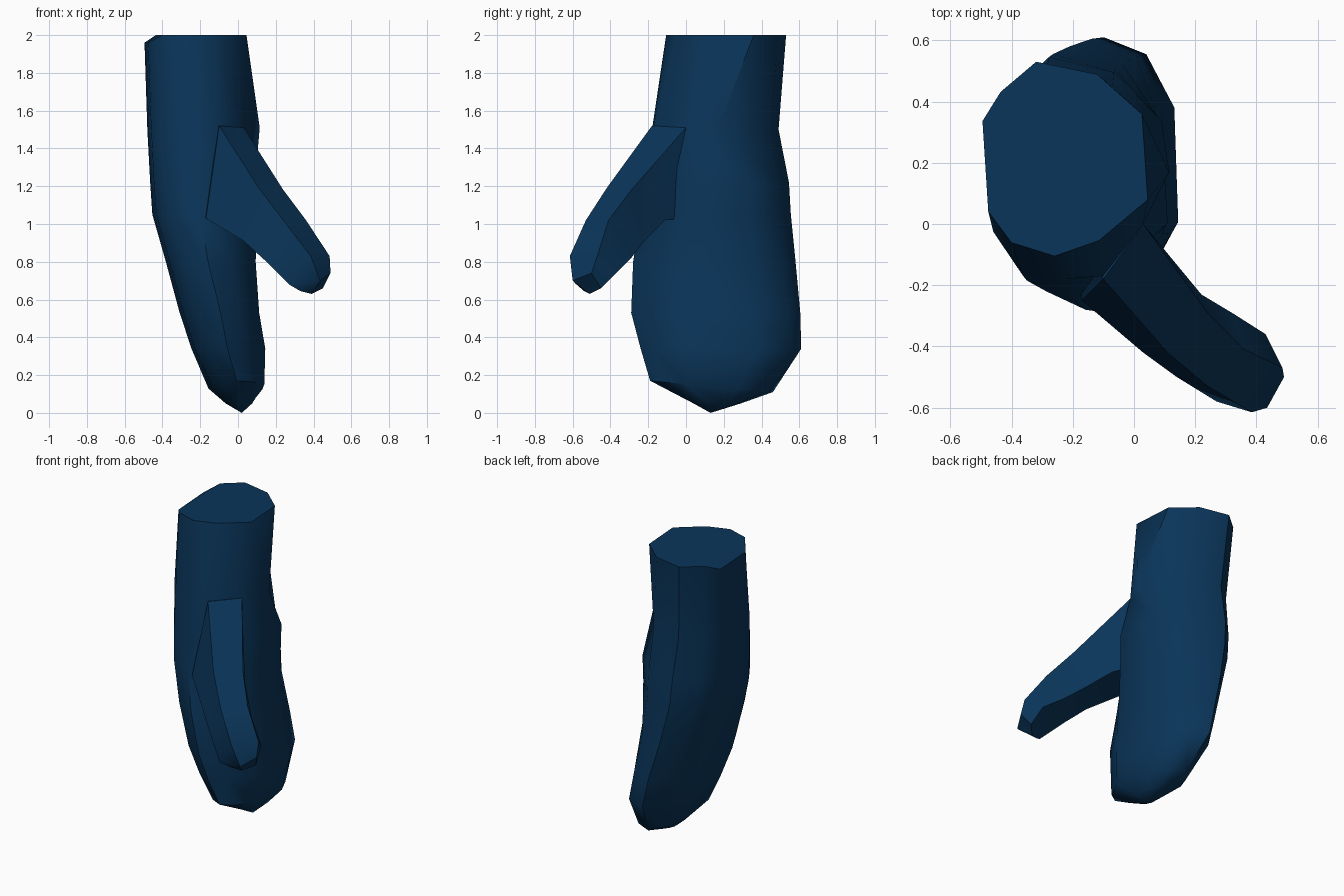
import bpy
import bmesh
import math
from mathutils import Vector

default_cube = bpy.data.objects.get("Cube")
if default_cube:
    bpy.data.objects.remove(default_cube, do_unlink=True)


def make_material(name, colour):
    material = bpy.data.materials.new(name)
    material.use_nodes = True
    material.diffuse_color = colour
    shader = material.node_tree.nodes["Principled BSDF"]
    shader.inputs["Base Color"].default_value = colour
    shader.inputs["Roughness"].default_value = 0.8
    return material


def loft(name, rings, tip, material, smooth_angle):
    """Bridge rings of points, cap the first ring and close the last on a tip."""
    bm = bmesh.new()
    loops = [[bm.verts.new(point) for point in ring] for ring in rings]
    apex = bm.verts.new(tip)
    count = len(loops[0])
    bm.faces.new(loops[0])
    for upper, lower in zip(loops, loops[1:]):
        for i in range(count):
            j = (i + 1) % count
            bm.faces.new((upper[i], upper[j], lower[j], lower[i]))
    for i in range(count):
        bm.faces.new((loops[-1][i], loops[-1][(i + 1) % count], apex))
    bmesh.ops.recalc_face_normals(bm, faces=bm.faces)
    mesh = bpy.data.meshes.new(name)
    bm.to_mesh(mesh)
    bm.free()
    mesh.materials.append(material)
    part = bpy.data.objects.new(name, mesh)
    bpy.context.collection.objects.link(part)
    bpy.ops.object.select_all(action="DESELECT")
    part.select_set(True)
    bpy.context.view_layer.objects.active = part
    bpy.ops.object.shade_smooth_by_angle(angle=math.radians(smooth_angle))
    return part


# Uneven ten-sided outline of the hand, from the back round by the outer side
OUTLINE = [(-.35, 1), (-.78, .69), (-1, .39), (-.93, -.54), (-.65, -.86),
           (-.13, -1), (.41, -.84), (1, -.42), (.93, .46), (.39, .87)]


def hand_ring(z, left, right, front, back, bow, tilt):
    """Fit the outline to the extents; bow shifts front and back, tilt drops the back."""
    centre = Vector(((left + right) / 2, (front + back) / 2, z))
    return [centre + Vector((u * (right - left) / 2 + bow * v * v,
                             v * (back - front) / 2, -tilt * v))
            for u, v in OUTLINE]


navy = make_material("navy blue", (0.003, 0.035, 0.1, 1.0))

# Hand: height, side extents, front and back extents, bow, tilt
hand_sections = [
    (2.0, -.495, .045, -.105, .53, 0, 0),
    (1.5, -.48, .11, -.18, .49, 0, 0),
    (1.22, -.465, .11, -.22, .545, 0, 0),
    (1.05, -.455, .1, -.24, .555, .01, 0),
    (.8, -.385, .09, -.28, .58, .02, 0),
    (.53, -.315, .105, -.29, .605, .04, 0),
    (.34, -.25, .14, -.24, .61, .025, 0),
    (.14, -.16, .135, -.19, .46, .025, .03),
    (.05, -.065, .075, .04, .29, 0, 0),
]
hand_rings = [hand_ring(*section) for section in hand_sections]
# The cuff rim dips a little at its outer side
for point in hand_rings[0]:
    if point.x < -.45:
        point.z -= .04
# The wrist is pinched flat just above the thumb
hand_rings[1][6:9] = [Vector((-.1, -.17, 1.51)), Vector((.03, 0, 1.51)),
                      Vector((.115, .17, 1.51))]
loft("mitten_hand", hand_rings, (.02, .13, 0), navy, 48)

# Thumb: four corners per section, from inside the hand out to the tip
thumb_rings = [
    [(-.2, .1, 1.48), (-.1, .2, 1.48), (-.1, .2, 1.05), (-.2, .1, 1.05)],
    [(-.1, -.18, 1.52), (.03, 0, 1.51), (.08, -.11, 1.02), (-.17, -.25, 1.03)],
    [(.11, -.42, 1.19), (.24, -.29, 1.18), (.22, -.23, .9), (.03, -.42, .91)],
    [(.24, -.53, 1.02), (.36, -.41, 1.02), (.32, -.29, .82), (.14, -.5, .81)],
    [(.385, -.615, .83), (.485, -.47, .83), (.43, -.36, .75), (.27, -.58, .68)],
    [(.435, -.6, .7), (.49, -.5, .74), (.45, -.45, .66), (.33, -.54, .645)],
]
loft("mitten_thumb", thumb_rings, (.39, -.51, .63), navy, 40)
